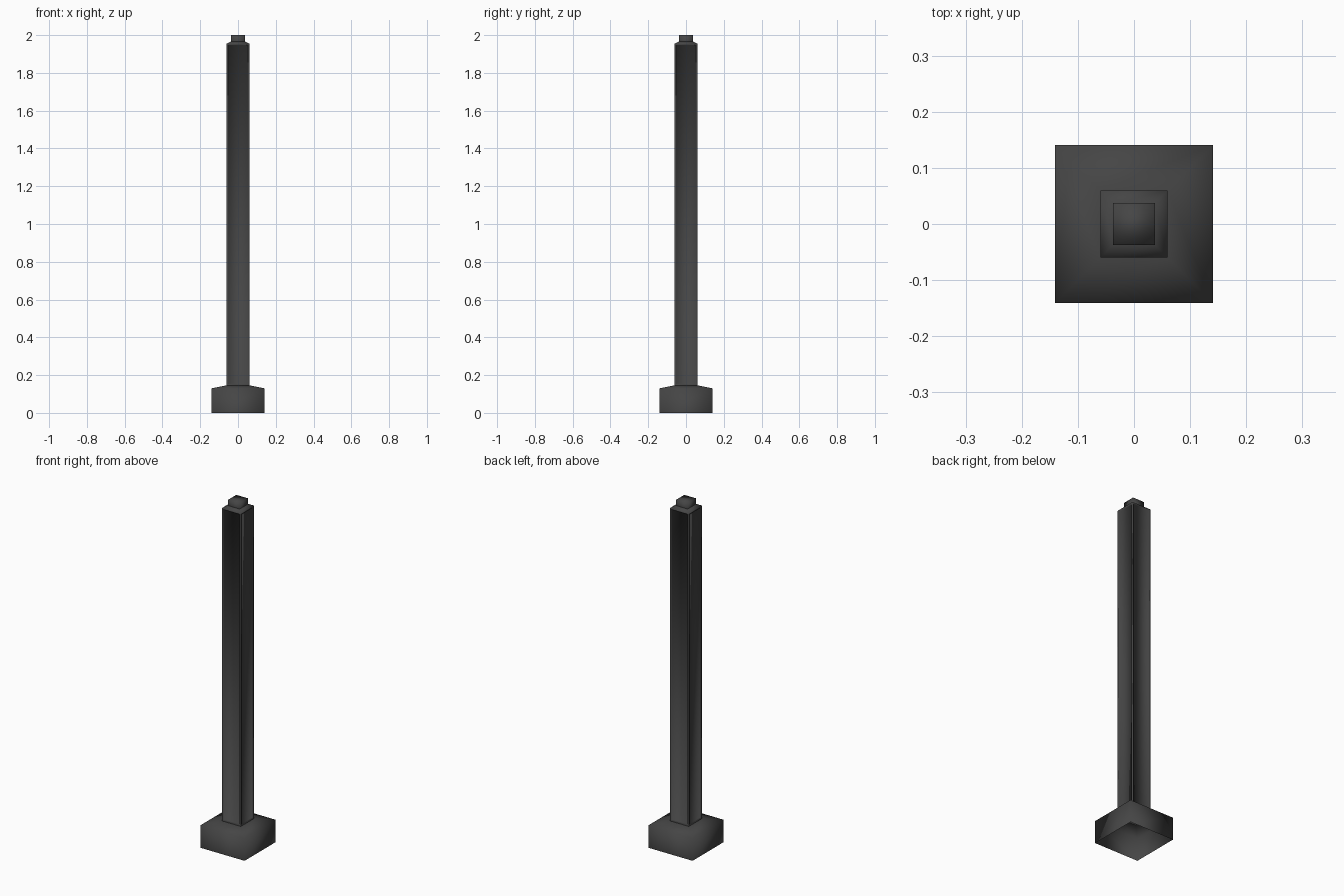
import bpy
import bmesh

if "Cube" in bpy.data.objects:
    bpy.data.objects.remove(bpy.data.objects["Cube"])

# One dark grey for the whole post
mat = bpy.data.materials.new("dark_grey")
mat.diffuse_color = (0.06, 0.06, 0.06, 1.0)
mat.use_nodes = True
mat.node_tree.nodes["Principled BSDF"].inputs["Base Color"].default_value = mat.diffuse_color


def square_shell(name, rings, cap_top=False, panels=False):
    """Stack square rings (half width, height) into an open-bottomed shell."""
    bm = bmesh.new()
    loops = []
    for h, z in rings:
        loops.append([bm.verts.new((x * h, y * h, z))
                      for x, y in ((-1, -1), (1, -1), (1, 1), (-1, 1))])
    for a, b in zip(loops, loops[1:]):
        for i in range(4):
            j = (i + 1) % 4
            bm.faces.new((a[i], a[j], b[j], b[i]))
    if cap_top:
        bm.faces.new(loops[-1])
    bm.normal_update()
    if panels:
        # recessed panel on every tall side
        sides = [f for f in bm.faces if f.calc_area() > 0.1]
        bmesh.ops.inset_individual(bm, faces=sides, thickness=0.01, depth=0)
        bmesh.ops.inset_individual(bm, faces=sides, thickness=0.002, depth=-0.006)
    for f in bm.faces:
        f.smooth = True
    me = bpy.data.meshes.new(name)
    bm.to_mesh(me)
    bm.free()
    me.materials.append(mat)
    ob = bpy.data.objects.new(name, me)
    bpy.context.collection.objects.link(ob)
    return ob


# Hollow foot with a shallow sloped top
square_shell("base", [(0.141, 0), (0.141, 0.13), (0.06, 0.146)])
# Tall shaft with recessed panels and a sloped shoulder
square_shell("shaft", [(0.06, 0.146), (0.06, 1.955), (0.037, 1.966)], panels=True)
# Small block on top
square_shell("top_block", [(0.037, 1.966), (0.037, 2.0)], cap_top=True)
